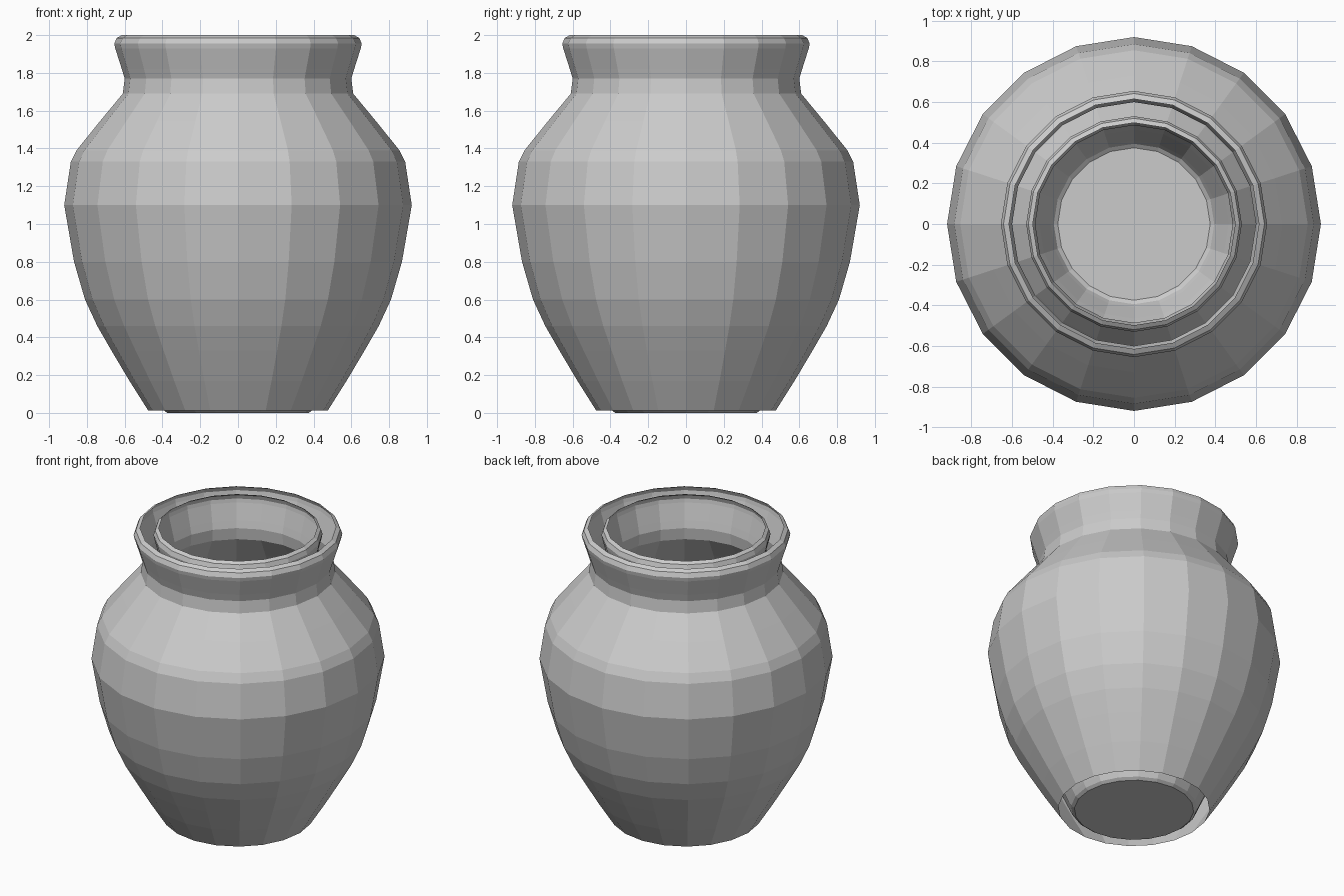
import bpy
import bmesh
from math import cos, sin, pi

if "Cube" in bpy.data.objects:
    bpy.data.objects.remove(bpy.data.objects["Cube"])

SIDES = 20

# Vase outline as (radius, height), from the foot to the curled lip
OUTLINE = [(0.475, 0.012), (0.575, 0.17), (0.67, 0.33), (0.745, 0.46),
           (0.81, 0.60), (0.868, 0.80), (0.92, 1.10), (0.885, 1.33),
           (0.855, 1.39), (0.73, 1.545), (0.61, 1.69), (0.60, 1.77),
           (0.615, 1.82), (0.65, 1.93), (0.655, 1.955), (0.642, 1.985), (0.615, 2.0)]


def lathe(name, outline, floor=False):
    """Spin an outline into a faceted shell, optionally closed at the bottom."""
    bm = bmesh.new()
    rings = [[bm.verts.new((r * cos(2 * pi * i / SIDES), r * sin(2 * pi * i / SIDES), z))
              for i in range(SIDES)] for r, z in outline]
    for low, high in zip(rings, rings[1:]):
        for i in range(SIDES):
            j = (i + 1) % SIDES
            bm.faces.new((low[i], low[j], high[j], high[i]))
    if floor:
        bm.faces.new(rings[0][::-1])
    mesh = bpy.data.meshes.new(name)
    bm.to_mesh(mesh)
    bm.free()
    obj = bpy.data.objects.new(name, mesh)
    bpy.context.collection.objects.link(obj)
    return obj


# Outer wall, open at foot and lip
lathe("outer_wall", OUTLINE)

# Inner wall: narrower copy of the outline with a rounded, closed floor
inner = [(0.81 * r, z) for r, z in OUTLINE[1:]]
lathe("inner_wall", [(0.375, 0.0), (0.395, 0.015), (0.41, 0.045)] + inner, floor=True)
